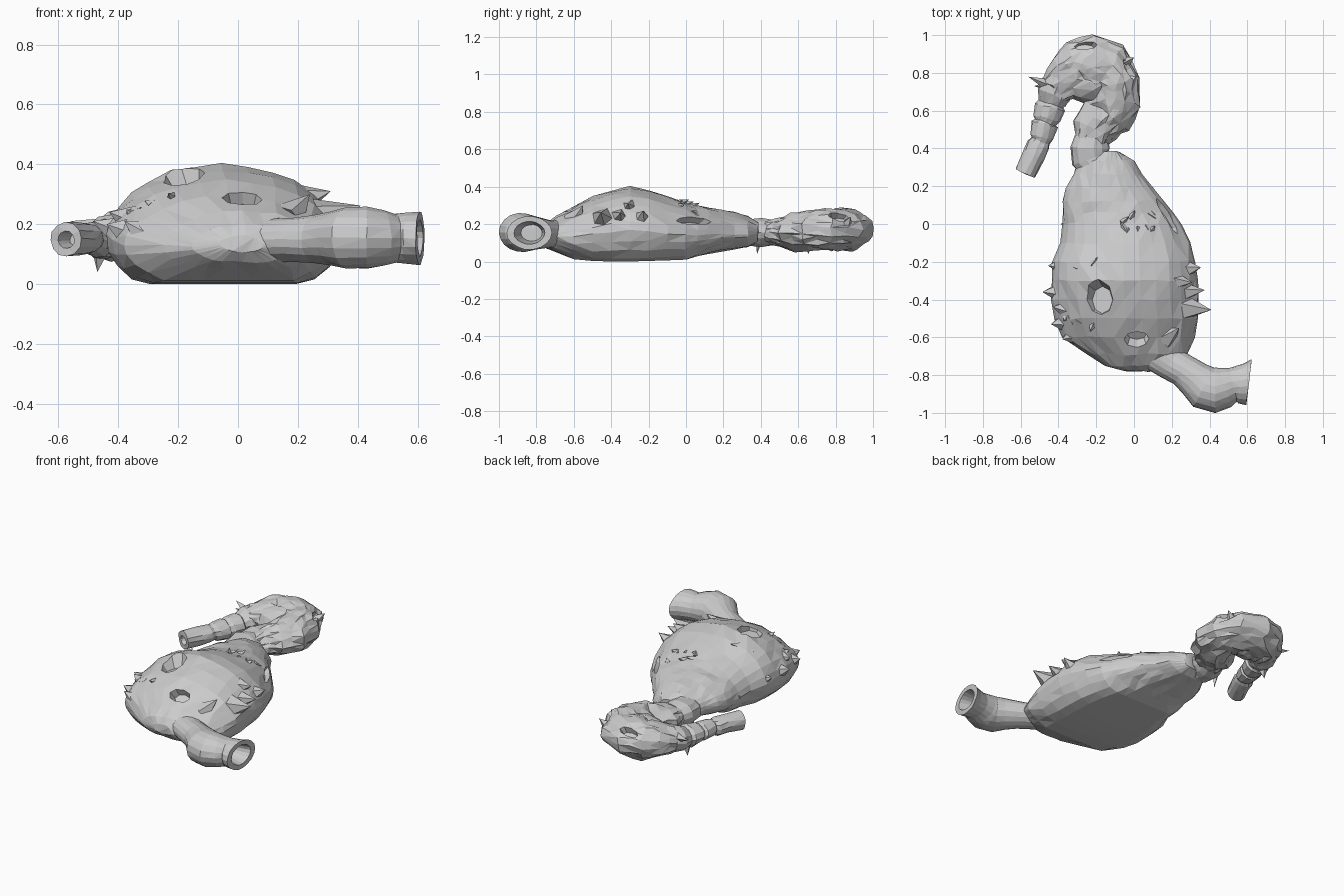
import bpy, bmesh, math, random
from mathutils import Vector, Matrix, noise
from mathutils.bvhtree import BVHTree

random.seed(4)


def finish(bm, name):
    bmesh.ops.recalc_face_normals(bm, faces=bm.faces)
    me = bpy.data.meshes.new(name)
    bm.to_mesh(me)
    bm.free()
    ob = bpy.data.objects.new(name, me)
    bpy.context.collection.objects.link(ob)
    return ob


def skin(rings, name, jitter=0.0, rough=0.0):
    """Bridge a list of closed rings and cap both ends."""
    bm = bmesh.new()
    loops = [[bm.verts.new(p) for p in r] for r in rings]
    n = len(loops[0])
    for a, b in zip(loops, loops[1:]):
        for i in range(n):
            bm.faces.new((a[i], a[(i + 1) % n], b[(i + 1) % n], b[i]))
    bm.faces.new(loops[0])
    bm.faces.new(loops[-1])
    for v in bm.verts:
        if v.co.z > 0.03:
            v.co += noise.noise_vector(v.co * 14) * jitter
    bmesh.ops.triangulate(bm, faces=bm.faces)
    if rough:
        long_edges = [e for e in bm.edges if e.calc_length() > 0.06]
        bmesh.ops.subdivide_edges(bm, edges=long_edges, cuts=1)
        for v in bm.verts:
            v.co += noise.noise_vector(v.co * 31) * rough
        bmesh.ops.triangulate(bm, faces=bm.faces)
    return finish(bm, name)


def tube(path, name, sides=14, jitter=0.0, hole=0.0, depth=0.1, end=None, rough=0.0):
    """Path rows: x, y, z, horizontal radius, vertical radius."""
    pts = [Vector(p[:3]) for p in path]
    rings = []

    def ring(c, t, rh, rv):
        side = Vector((t.y, -t.x, 0)).normalized()
        rings.append([c + side * rh * math.cos(a) + Vector((0, 0, rv * math.sin(a)))
                      for a in (2 * math.pi * i / sides for i in range(sides))])
    for i, p in enumerate(path):
        t = (pts[min(i + 1, len(pts) - 1)] - pts[max(i - 1, 0)]).normalized()
        if end and i >= len(path) - 2:
            t = Vector(end).normalized()
        ring(pts[i], t, p[3], p[4])
    if hole:
        rh, rv = path[-1][3] * hole, path[-1][4] * hole
        ring(pts[-1], t, rh, rv)
        ring(pts[-1] - t * depth, t, rh * 0.7, rv * 0.7)
    return skin(rings, name, jitter, rough)


def cut_pit(ob, centre, normal, along, rx, ry, depth):
    """Sink an octagonal pit, rx long in the 'along' direction."""
    n = Vector(normal).normalized()
    v = n.cross(Vector(along)).normalized()
    u = v.cross(n)
    bm = bmesh.new()
    bmesh.ops.create_cone(bm, cap_ends=True, segments=8, radius1=0.8, radius2=1.25, depth=2)
    for w in bm.verts:
        w.co = Vector(centre) + u * w.co.x * rx + v * w.co.y * ry + n * w.co.z * depth
    cutter = finish(bm, "pit_cutter")
    cutter.hide_render = True
    m = ob.modifiers.new("pit", 'BOOLEAN')
    m.operation, m.object, m.solver = 'DIFFERENCE', cutter, 'EXACT'
    bpy.context.view_layer.objects.active = ob
    bpy.ops.object.modifier_apply(modifier=m.name)
    bpy.data.objects.remove(cutter)


def add_spike(bm, base, tip, r, sides=5):
    base, tip = Vector(base), Vector(tip)
    q = (tip - base).to_track_quat('Z', 'Y')
    ring = [bm.verts.new(base + q @ Vector((r * math.cos(a), r * math.sin(a), 0)))
            for a in (2 * math.pi * i / sides for i in range(sides))]
    top = bm.verts.new(tip)
    for i in range(sides):
        bm.faces.new((ring[i], ring[(i + 1) % sides], top))
    bm.faces.new(ring)


# Swollen sac body: y, left x, right x, bottom z, top z, underside flatness
sections = [
    (-0.78, -0.06, 0.08, 0.11, 0.16, 1.0), (-0.75, -0.15, 0.19, 0.075, 0.20, 1.1),
    (-0.69, -0.25, 0.28, 0.05, 0.245, 1.25), (-0.60, -0.38, 0.32, 0.012, 0.295, 1.3),
    (-0.50, -0.42, 0.34, 0.003, 0.345, 1.4), (-0.40, -0.44, 0.34, 0.0, 0.378, 1.45),
    (-0.30, -0.44, 0.335, 0.0, 0.40, 1.45), (-0.20, -0.43, 0.325, 0.003, 0.385, 1.45),
    (-0.10, -0.39, 0.29, 0.006, 0.35, 1.4), (0.0, -0.38, 0.25, 0.01, 0.315, 1.3),
    (0.06, -0.38, 0.21, 0.028, 0.30, 1.15), (0.12, -0.375, 0.165, 0.042, 0.29, 1.05),
    (0.19, -0.36, 0.105, 0.055, 0.276, 1.0), (0.26, -0.32, 0.045, 0.066, 0.258, 1.0),
    (0.33, -0.30, 0.0, 0.076, 0.24, 1.0), (0.385, -0.21, -0.07, 0.10, 0.21, 1.0)]
rings = []
for y, xl, xr, zb, zt, k in sections:
    c, w = (xl + xr) / 2, (xr - xl) / 2
    zm = zb + (zt - zb) * 0.42
    ring = []
    for i in range(28):
        a = 2 * math.pi * i / 28
        s = math.sin(a)
        z = zm + (zt - zm) * s ** 1.12 if s >= 0 else zm - (zm - zb) * min(1, -k * s)
        ring.append((c + w * math.cos(a), y, z))
    rings.append(ring)
body = skin(rings, "sac_body", 0.012)
tree = BVHTree.FromObject(body, bpy.context.evaluated_depsgraph_get())


def surface(x, y):
    hit = tree.ray_cast(Vector((x, y, 2)), Vector((0, 0, -1)))
    return hit[0], hit[1]


# Openings on the upper side and the slot on the right shoulder
cut_pit(body, surface(-0.18, -0.40)[0], (-0.3, 0.05, 1), (0, 1, 0), 0.09, 0.07, 0.045)
cut_pit(body, surface(0.015, -0.61)[0], (0, -0.7, 1), (1, 0, 0), 0.066, 0.045, 0.05)
slot = tree.find_nearest(Vector((0.21, 0.06, 0.25)))
cut_pit(body, slot[0], slot[1], (0.13, -0.23, 0), 0.11, 0.025, 0.035)

# Big thorns along both flanks
bm = bmesh.new()
for base, tip, r in (
        ((0.27, -0.445, 0.22), (0.41, -0.455, 0.262), 0.07),
        ((0.25, -0.36, 0.23), (0.375, -0.35, 0.26), 0.06),
        ((0.26, -0.24, 0.22), (0.355, -0.23, 0.27), 0.06),
        ((0.20, -0.30, 0.28), (0.31, -0.31, 0.31), 0.06),
        ((0.17, -0.60, 0.22), (0.24, -0.55, 0.30), 0.06),
        ((-0.38, -0.36, 0.17), (-0.485, -0.36, 0.21), 0.065),
        ((-0.36, -0.52, 0.17), (-0.44, -0.53, 0.20), 0.06),
        ((-0.32, -0.59, 0.17), (-0.38, -0.61, 0.21), 0.05),
        ((-0.37, -0.22, 0.17), (-0.455, -0.22, 0.20), 0.06),
        ((-0.35, -0.45, 0.21), (-0.43, -0.44, 0.24), 0.06)):
    add_spike(bm, base, tip, r)
finish(bm, "flank_thorns")

# Low torn flakes lying on the skin
bm = bmesh.new()
for cx, cy, n in ((0.02, 0.02, 9), (-0.31, -0.22, 2), (-0.31, 0.03, 2), (-0.32, -0.5, 4)):
    for _ in range(n):
        p, nrm = surface(cx + random.uniform(-.1, .1), cy + random.uniform(-.06, .06))
        if p and nrm.z > 0:
            drift = Vector((random.uniform(-.05, .05), random.uniform(-.05, .05), 0))
            add_spike(bm, p - nrm * 0.012, p + nrm * 0.01 + drift, 0.022, 4)
finish(bm, "torn_flakes")

# Front pipe with bulge and open mouth
tube([(0.08, -0.66, 0.145, 0.10, 0.075), (0.19, -0.735, 0.148, 0.09, 0.075),
      (0.26, -0.775, 0.15, 0.088, 0.08), (0.32, -0.82, 0.153, 0.10, 0.092),
      (0.37, -0.865, 0.155, 0.118, 0.103), (0.43, -0.88, 0.155, 0.12, 0.105),
      (0.48, -0.865, 0.154, 0.108, 0.094), (0.525, -0.85, 0.153, 0.092, 0.082),
      (0.565, -0.845, 0.153, 0.105, 0.086), (0.608, -0.838, 0.153, 0.123, 0.089)],
     "front_pipe", 18, 0.004, 0.68, 0.11, (1, -0.12, 0))

# Rear collar and curled gut
tube([(-0.20, 0.30, 0.155, 0.08, 0.075), (-0.23, 0.345, 0.155, 0.105, 0.07),
      (-0.235, 0.40, 0.155, 0.105, 0.078), (-0.225, 0.455, 0.155, 0.09, 0.07)],
     "rear_collar", 14, 0.008)
bulb = tube([(-0.235, 0.41, 0.155, 0.075, 0.06), (-0.21, 0.50, 0.155, 0.12, 0.082),
             (-0.15, 0.58, 0.16, 0.13, 0.098), (-0.10, 0.66, 0.165, 0.13, 0.107),
             (-0.10, 0.745, 0.17, 0.135, 0.11), (-0.145, 0.805, 0.175, 0.155, 0.115),
             (-0.22, 0.83, 0.173, 0.17, 0.113), (-0.29, 0.815, 0.17, 0.165, 0.108),
             (-0.35, 0.775, 0.165, 0.13, 0.10), (-0.41, 0.705, 0.16, 0.085, 0.085)],
            "curled_bulb", 16, 0.022, rough=0.016)
cut_pit(bulb, (-0.26, 0.945, 0.245), (0, 0.5, 1), (1, 0, 0), 0.06, 0.025, 0.03)
cut_pit(bulb, (-0.03, 0.82, 0.235), (0.8, 0.3, 0.7), (0.3, -1, 0), 0.06, 0.025, 0.03)

# Lumpy mass filling the inside of the curl
bm = bmesh.new()
bmesh.ops.create_icosphere(bm, subdivisions=2, radius=1,
                           matrix=Matrix.Translation((-0.24, 0.755, 0.17)) @ Matrix.Diagonal((0.17, 0.11, 0.10, 1)))
for v in bm.verts:
    v.co += noise.noise_vector(v.co * 17) * 0.025
finish(bm, "curl_filling")

# Ringed tail with open tip
tube([(-0.40, 0.74, 0.16, 0.085, 0.08), (-0.425, 0.68, 0.155, 0.09, 0.078),
      (-0.44, 0.635, 0.15, 0.07, 0.06), (-0.445, 0.62, 0.15, 0.082, 0.068),
      (-0.46, 0.56, 0.15, 0.072, 0.062), (-0.467, 0.54, 0.15, 0.06, 0.054),
      (-0.472, 0.53, 0.15, 0.072, 0.06), (-0.49, 0.46, 0.15, 0.06, 0.056),
      (-0.497, 0.44, 0.15, 0.05, 0.05), (-0.507, 0.42, 0.15, 0.06, 0.055),
      (-0.53, 0.36, 0.15, 0.06, 0.058), (-0.573, 0.27, 0.15, 0.056, 0.058)],
     "ringed_tail", 12, 0.01, 0.5, 0.06)

# Shards around the curl
bm = bmesh.new()
for base, tip, r in (
        ((-0.46, 0.74, 0.19), (-0.56, 0.78, 0.21), 0.03),
        ((-0.45, 0.73, 0.17), (-0.53, 0.73, 0.19), 0.025),
        ((-0.46, 0.65, 0.12), (-0.47, 0.655, 0.04), 0.035),
        ((-0.31, 0.39, 0.12), (-0.31, 0.38, 0.04), 0.02),
        ((-0.40, 0.68, 0.14), (-0.36, 0.62, 0.15), 0.035),
        ((-0.04, 0.86, 0.20), (0.0, 0.88, 0.24), 0.03)):
    add_spike(bm, base, tip, r, 4)
finish(bm, "curl_shards")
